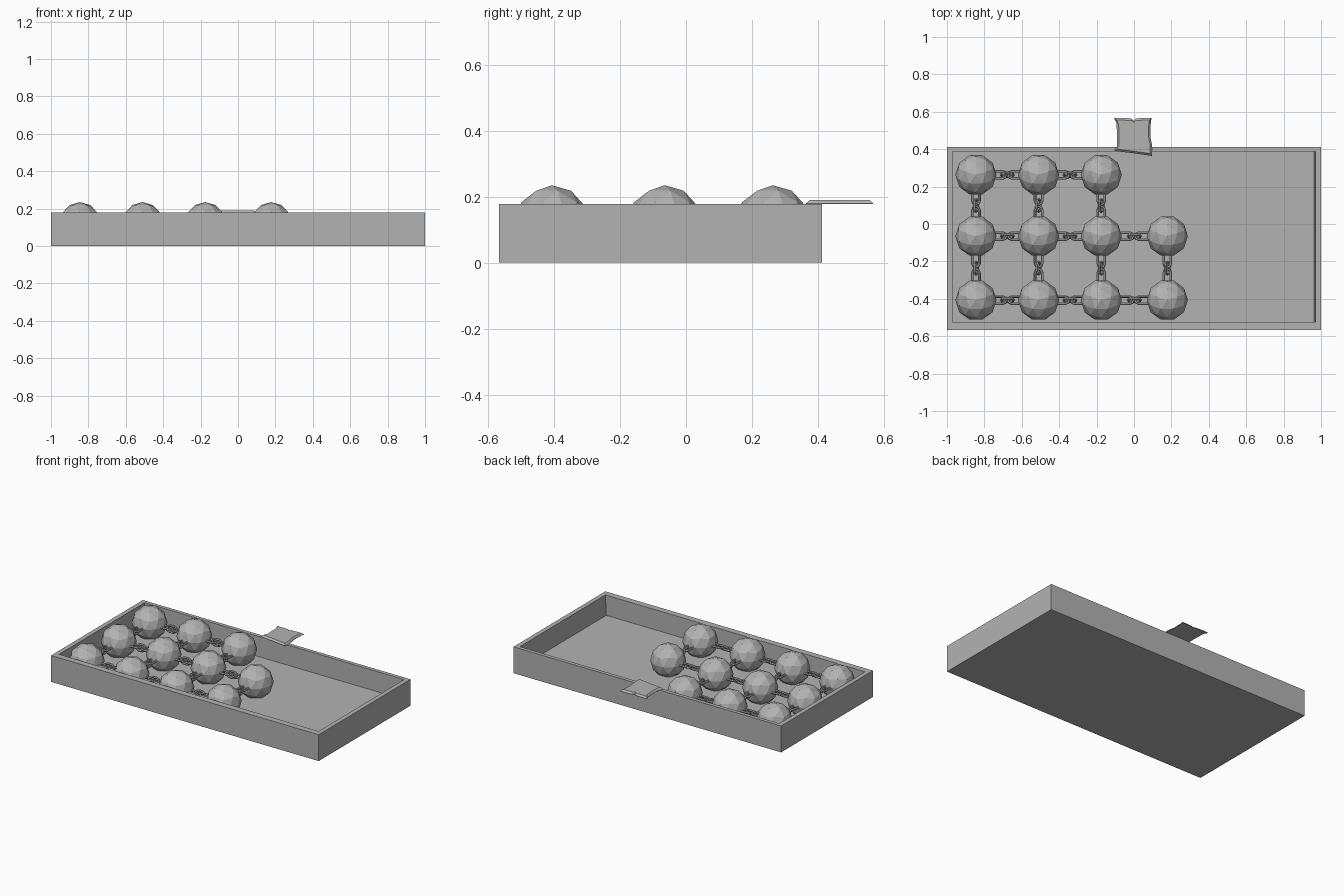
import bpy, bmesh, math
from mathutils import Matrix, Vector

if "Cube" in bpy.data.objects:
    bpy.data.objects.remove(bpy.data.objects["Cube"])

GREY = bpy.data.materials.new("dark_grey")
GREY.diffuse_color = (0.45, 0.45, 0.45, 1)
GREY.use_nodes = True
GREY.node_tree.nodes["Principled BSDF"].inputs["Base Color"].default_value = GREY.diffuse_color


def make_object(name, bm):
    bmesh.ops.recalc_face_normals(bm, faces=bm.faces[:])
    me = bpy.data.meshes.new(name)
    bm.to_mesh(me)
    bm.free()
    me.materials.append(GREY)
    ob = bpy.data.objects.new(name, me)
    bpy.context.collection.objects.link(ob)
    return ob


def loft(name, loops):
    # Join equal-length vertex loops, capping both ends
    bm = bmesh.new()
    rings = [[bm.verts.new(p) for p in loop] for loop in loops]
    for a, b in zip(rings, rings[1:]):
        for i in range(len(a)):
            j = (i + 1) % len(a)
            bm.faces.new((a[i], a[j], b[j], b[i]))
    bm.faces.new(rings[0])
    bm.faces.new(rings[-1])
    return make_object(name, bm)


def rect(x0, x1, y0, y1, z):
    return [(x0, y0, z), (x1, y0, z), (x1, y1, z), (x0, y1, z)]


# Open tray with a slightly sloped right inner wall
TOP, FLOOR = 0.178, 0.042
loft("tray", [
    rect(-1, 1, -0.567, 0.413, 0),
    rect(-1, 1, -0.567, 0.413, TOP),
    rect(-0.97, 0.97, -0.525, 0.388, TOP),
    rect(-0.97, 0.963, -0.525, 0.388, FLOOR),
])

# Faceted balls in a partly filled grid
XS = [-0.845, -0.51, -0.175, 0.178]
YS = [-0.407, -0.065, 0.263]
R, CZ = 0.11, 0.125
cells = {(i, j) for i in range(4) for j in range(3)} - {(3, 2)}
for i, j in sorted(cells):
    bm = bmesh.new()
    place = Matrix.Translation((XS[i], YS[j], CZ)) @ Matrix.Rotation(math.pi / 2, 4, 'Z')
    bmesh.ops.create_icosphere(bm, subdivisions=2, radius=R, matrix=place)
    make_object(f"ball_{i}_{j}", bm)


def add_link(bm, mat, half, width, tube, sides=6, arc=5):
    # Stadium-shaped chain link lying along local x
    path = []
    for s, start in ((1, -90), (-1, 90)):
        for k in range(arc):
            t = math.radians(start + 180 * k / (arc - 1))
            n = Vector((math.cos(t), math.sin(t), 0))
            path.append((Vector((s * (half - width), 0, 0)) + n * width, n))
    rings = []
    for p, n in path:
        ring = []
        for k in range(sides):
            t = 2 * math.pi * k / sides
            q = p + n * tube * math.cos(t) + Vector((0, 0, tube * math.sin(t)))
            ring.append(bm.verts.new(mat @ q))
        rings.append(ring)
    for a, b in zip(rings, rings[1:] + rings[:1]):
        for k in range(sides):
            m = (k + 1) % sides
            bm.faces.new((a[k], a[m], b[m], b[k]))


def chain(name, a, b):
    # Two long flat links hooked through a twisted middle link
    mid = (Vector(a) + Vector(b)) / 2
    d = Vector(b) - Vector(a)
    base = Matrix.Translation(mid) @ Matrix.Rotation(math.atan2(d.y, d.x), 4, 'Z')
    bm = bmesh.new()
    for off, roll, half in ((-0.06, 0, 0.055), (0, 60, 0.034), (0.06, 0, 0.055)):
        m = base @ Matrix.Translation((off, 0, 0)) @ Matrix.Rotation(math.radians(roll), 4, 'X')
        add_link(bm, m, half, 0.019, 0.007)
    make_object(name, bm)


for i, j in sorted(cells):
    for di, dj in ((1, 0), (0, 1)):
        if (i + di, j + dj) in cells:
            chain(f"chain_{i}_{j}_{'x' if di else 'y'}",
                  (XS[i], YS[j], CZ), (XS[i + di], YS[j + dj], CZ))

# Thin pinched tab resting on the back rim
edge = [(-0.107, 0.568), (-0.015, 0.565), (-0.003, 0.553), (0.012, 0.565),
        (0.095, 0.568), (0.09, 0.545), (0.087, 0.47), (0.097, 0.42),
        (0.096, 0.364), (0.0, 0.378), (-0.103, 0.39), (-0.09, 0.42),
        (-0.093, 0.54)]
cx, cy = 0.0, 0.47
loft("tab", [
    [(x, y, 0.178) for x, y in edge],
    [(x, y, 0.18) for x, y in edge],
    [(cx + (x - cx) * 0.88, cy + (y - cy) * 0.88, 0.191) for x, y in edge],
])
